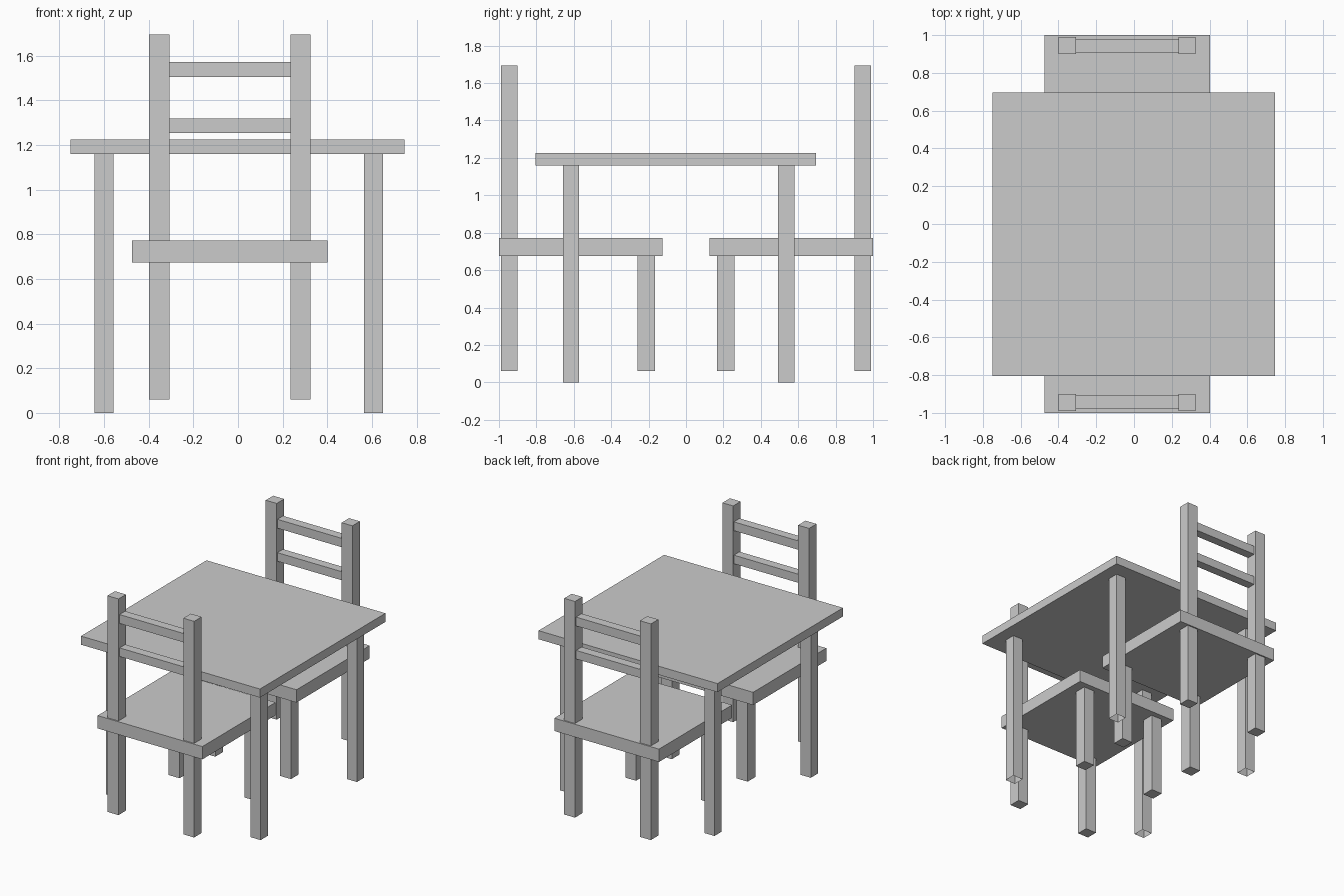
import bpy, bmesh

if "Cube" in bpy.data.objects:
    bpy.data.objects.remove(bpy.data.objects["Cube"])


def box(name, x, y, z, open_bottom=False):
    """Axis-aligned box from (min, max) ranges."""
    bm = bmesh.new()
    bmesh.ops.create_cube(bm, size=1)
    for v in bm.verts:
        v.co = [(a + b) / 2 + c * (b - a) for (a, b), c in zip((x, y, z), v.co)]
    if open_bottom:
        bm.normal_update()
        bmesh.ops.delete(bm, geom=[f for f in bm.faces if f.normal.z < -0.5],
                         context='FACES_ONLY')
    mesh = bpy.data.meshes.new(name)
    bm.to_mesh(mesh)
    bm.free()
    obj = bpy.data.objects.new(name, mesh)
    bpy.context.collection.objects.link(obj)
    return obj


# Table: top and four legs (legs are open underneath)
box("table_top", (-0.75, 0.747), (-0.805, 0.695), (1.16, 1.225))
for x in ((-0.644, -0.559), (0.565, 0.65)):
    for y in ((-0.658, -0.572), (0.493, 0.58)):
        box("table_leg", x, y, (0, 1.16), open_bottom=True)

# Two chairs facing each other across the table
POSTS_X = ((-0.399, -0.307), (0.236, 0.326))
for side, label in ((-1, "front_chair"), (1, "rear_chair")):
    def span(near, far):
        return tuple(sorted((side * near, side * far)))

    box(label + "_seat", (-0.474, 0.402), span(0.125, 1.0), (0.675, 0.772))
    for x in POSTS_X:
        box(label + "_inner_leg", x, span(0.167, 0.26), (0.06, 0.675))
        box(label + "_outer_leg", x, span(0.901, 0.99), (0.06, 0.675))
        box(label + "_back_post", x, span(0.901, 0.99), (0.772, 1.695))
    # Backrest slats between the posts
    for z in ((1.255, 1.32), (1.505, 1.572)):
        box(label + "_back_slat", (-0.307, 0.236), span(0.909, 0.977), z)
